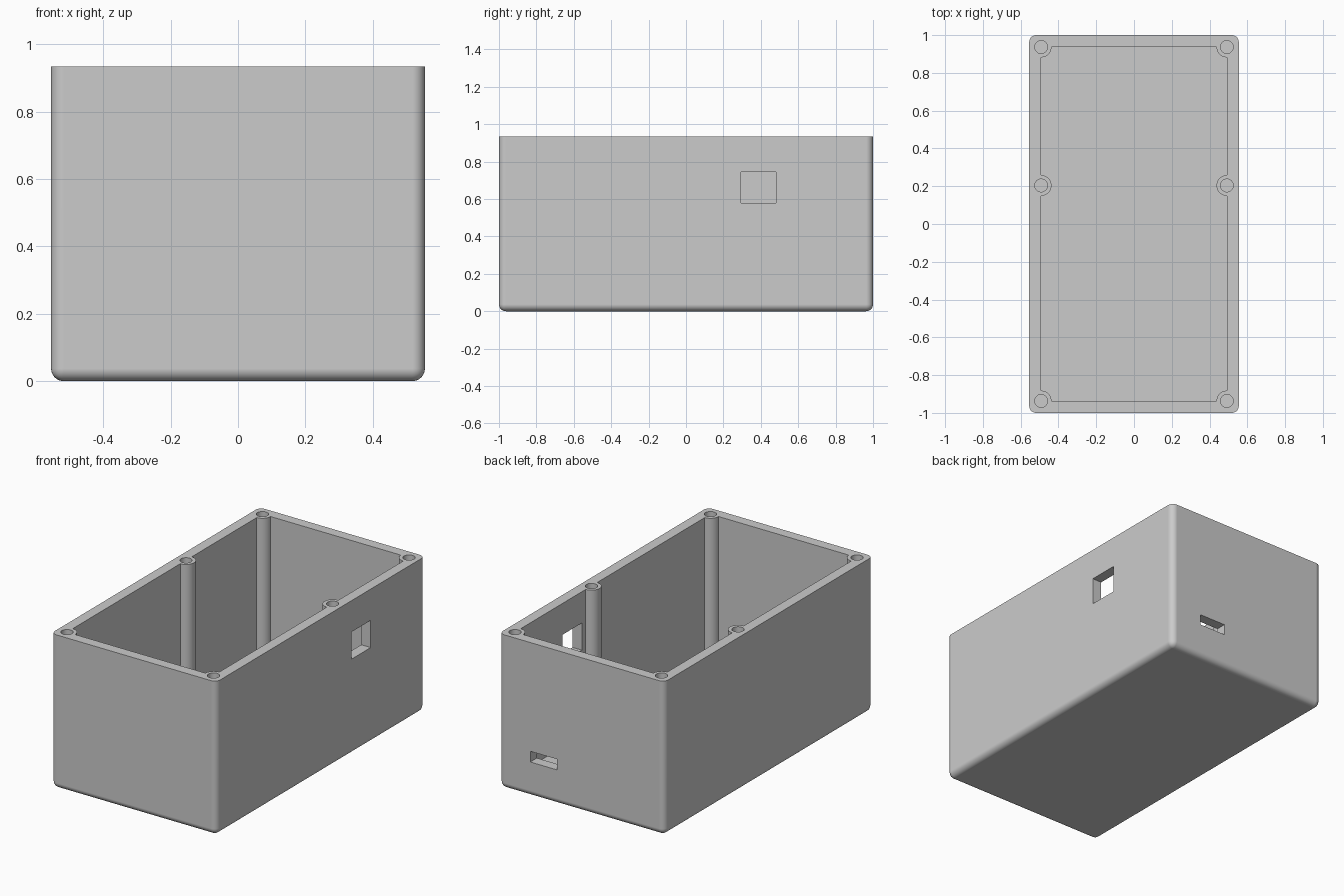
import bpy
import bmesh
from mathutils import Vector

if "Cube" in bpy.data.objects:
    bpy.data.objects.remove(bpy.data.objects["Cube"], do_unlink=True)

# Overall sizes
HALF_X, HALF_Y, HEIGHT = 0.555, 1.0, 0.935
WALL, FLOOR, ROUND = 0.063, 0.063, 0.037
POST_R, HOLE_R, HOLE_DEPTH = 0.055, 0.034, 0.4
IN_X, IN_Y = HALF_X - WALL, HALF_Y - WALL
POST_SPOTS = [(side * IN_X, y) for side in (-1, 1) for y in (-IN_Y, 0.204, IN_Y)]

grey = bpy.data.materials.new("plain_grey")
grey.use_nodes = True
grey.diffuse_color = (0.6, 0.6, 0.6, 1)
grey.node_tree.nodes["Principled BSDF"].inputs["Base Color"].default_value = (0.6, 0.6, 0.6, 1)


def finish(bm, name):
    mesh = bpy.data.meshes.new(name)
    bm.to_mesh(mesh)
    bm.free()
    mesh.materials.append(grey)
    obj = bpy.data.objects.new(name, mesh)
    bpy.context.collection.objects.link(obj)
    return obj


def block(name, low, high, rounding=0):
    """Box between two corners, optionally rounded everywhere but the top rim."""
    low, high = Vector(low), Vector(high)
    bm = bmesh.new()
    bmesh.ops.create_cube(bm, size=1)
    for v in bm.verts:
        v.co = (low + high) / 2 + v.co * (high - low)
    if rounding:
        edges = [e for e in bm.edges if min(v.co.z for v in e.verts) < high.z - 0.01]
        bmesh.ops.bevel(bm, geom=edges, offset=rounding, segments=8,
                        profile=0.5, affect="EDGES", clamp_overlap=True)
    return finish(bm, name)


def rods(name, radius, bottom, top, segments):
    """One upright cylinder at every post position."""
    bm = bmesh.new()
    for x, y in POST_SPOTS:
        made = bmesh.ops.create_cone(bm, cap_ends=True, segments=segments, radius1=radius,
                                     radius2=radius, depth=top - bottom)
        bmesh.ops.translate(bm, verts=made["verts"], vec=(x, y, (top + bottom) / 2))
    return finish(bm, name)


def cut(target, cutter):
    """Subtract the cutter and discard it."""
    mod = target.modifiers.new("cut", "BOOLEAN")
    mod.operation = "DIFFERENCE"
    mod.solver = "EXACT"
    mod.object = cutter
    bpy.context.view_layer.objects.active = target
    bpy.ops.object.modifier_apply(modifier=mod.name)
    bpy.data.objects.remove(cutter, do_unlink=True)


# Outer shell with rounded upright and bottom edges
case = block("enclosure_body", (-HALF_X, -HALF_Y, 0), (HALF_X, HALF_Y, HEIGHT), ROUND)

# Inner cavity, with the screw posts left standing
cavity = block("cavity", (-IN_X, -IN_Y, FLOOR), (IN_X, IN_Y, HEIGHT + 0.1))
cut(cavity, rods("screw_posts", POST_R, 0, HEIGHT + 0.2, 48))
cut(case, cavity)

# Blind screw holes in the posts
cut(case, rods("screw_holes", HOLE_R, HEIGHT - HOLE_DEPTH, HEIGHT + 0.1, 32))

# Square window in the side wall and narrow slot in the back wall
cut(case, block("side_window", (IN_X - 0.03, 0.295, 0.58), (HALF_X + 0.1, 0.48, 0.745)))
cut(case, block("back_slot", (0.165, IN_Y - 0.03, 0.21), (0.345, HALF_Y + 0.1, 0.275)))

# Smooth rounded surfaces, crisp edges, flat large faces
bpy.ops.object.select_all(action="DESELECT")
case.select_set(True)
bpy.context.view_layer.objects.active = case
bpy.ops.object.shade_smooth_by_angle(angle=0.52)
weighted = case.modifiers.new("even_shading", "WEIGHTED_NORMAL")
weighted.keep_sharp = True
